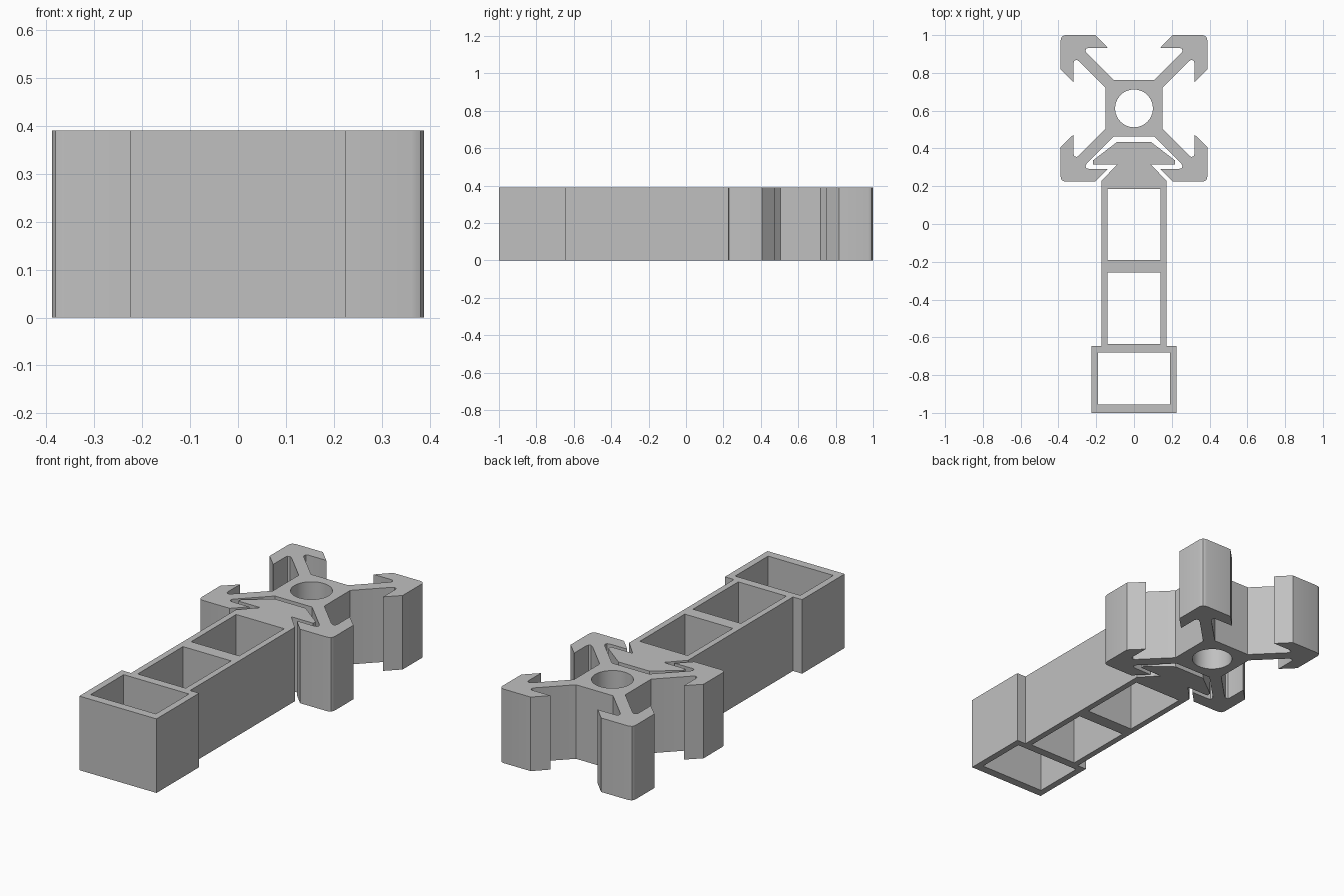
import bpy, math

HEIGHT = 0.39
CENTRE_Y = 0.612

if "Cube" in bpy.data.objects:
    bpy.data.objects.remove(bpy.data.objects["Cube"], do_unlink=True)

# Single grey finish
grey = bpy.data.materials.new("plain_grey")
grey.use_nodes = True
colour = (0.53, 0.53, 0.53, 1)
grey.diffuse_color = colour
grey.node_tree.nodes["Principled BSDF"].inputs["Base Color"].default_value = colour


def extrude_profile(name, loops):
    """Fill closed loops (outline first, then holes) and extrude them upward."""
    curve = bpy.data.curves.new(name + "_profile", "CURVE")
    curve.dimensions = "2D"
    curve.fill_mode = "BOTH"
    curve.extrude = HEIGHT / 2
    for loop in loops:
        spline = curve.splines.new("POLY")
        spline.points.add(len(loop) - 1)
        for point, (x, y) in zip(spline.points, loop):
            point.co = (x, y, 0, 1)
        spline.use_cyclic_u = True
    temp = bpy.data.objects.new(name + "_profile", curve)
    bpy.context.collection.objects.link(temp)
    bpy.context.view_layer.update()
    graph = bpy.context.evaluated_depsgraph_get()
    mesh = bpy.data.meshes.new_from_object(temp.evaluated_get(graph))
    bpy.data.objects.remove(temp, do_unlink=True)
    bpy.data.curves.remove(curve)

    mesh.name = name
    mesh.materials.clear()
    mesh.materials.append(grey)
    for vert in mesh.vertices:
        vert.co.z += HEIGHT / 2
    obj = bpy.data.objects.new(name, mesh)
    bpy.context.collection.objects.link(obj)
    bpy.ops.object.select_all(action="DESELECT")
    obj.select_set(True)
    bpy.context.view_layer.objects.active = obj
    bpy.ops.object.mode_set(mode="EDIT")
    bpy.ops.mesh.select_all(action="SELECT")
    bpy.ops.mesh.remove_doubles(threshold=0.0005)
    bpy.ops.mesh.normals_make_consistent(inside=False)
    bpy.ops.object.mode_set(mode="OBJECT")
    bpy.ops.object.shade_smooth_by_angle(angle=math.radians(30))
    return obj


def rectangle(half_width, y0, y1):
    return [(-half_width, y0), (half_width, y0), (half_width, y1), (-half_width, y1)]


def mirrored(half):
    """Close a right-hand half outline with its reflection across x = 0."""
    return half + [(-x, y) for x, y in reversed(half)]


# Slotted rail: half an arm, mirrored across its diagonal, repeated four times
half_arm = [(0.108, 0.15), (0.25, 0.292), (0.257, 0.304), (0.253, 0.316),
            (0.24, 0.32), (0.138, 0.32), (0.205, 0.388), (0.362, 0.388),
            (0.373, 0.385), (0.381, 0.381)]
arm = half_arm + [(y, x) for x, y in reversed(half_arm[:-1])]
rail = []
for quarter in range(4):
    for x, y in arm:
        for _ in range(quarter):
            x, y = y, -x
        rail.append((x, y + CENTRE_Y))
bore = [(0.1 * math.cos(math.tau * i / 48), CENTRE_Y + 0.1 * math.sin(math.tau * i / 48))
        for i in range(48)]
extrude_profile("slotted_rail", [rail, bore])

# Hollow arm with a wedge tongue for the slot and a wider box at the free end
body = mirrored([(0.225, -1), (0.225, -0.645), (0.172, -0.645), (0.172, 0.228),
                 (0.09, 0.315), (0.217, 0.315), (0.217, 0.337), (0.09, 0.434)])
pockets = [rectangle(0.14, -0.19, 0.185),
           rectangle(0.14, -0.635, -0.258),
           rectangle(0.19, -0.955, -0.68)]
extrude_profile("bracket_arm", [body] + pockets)
